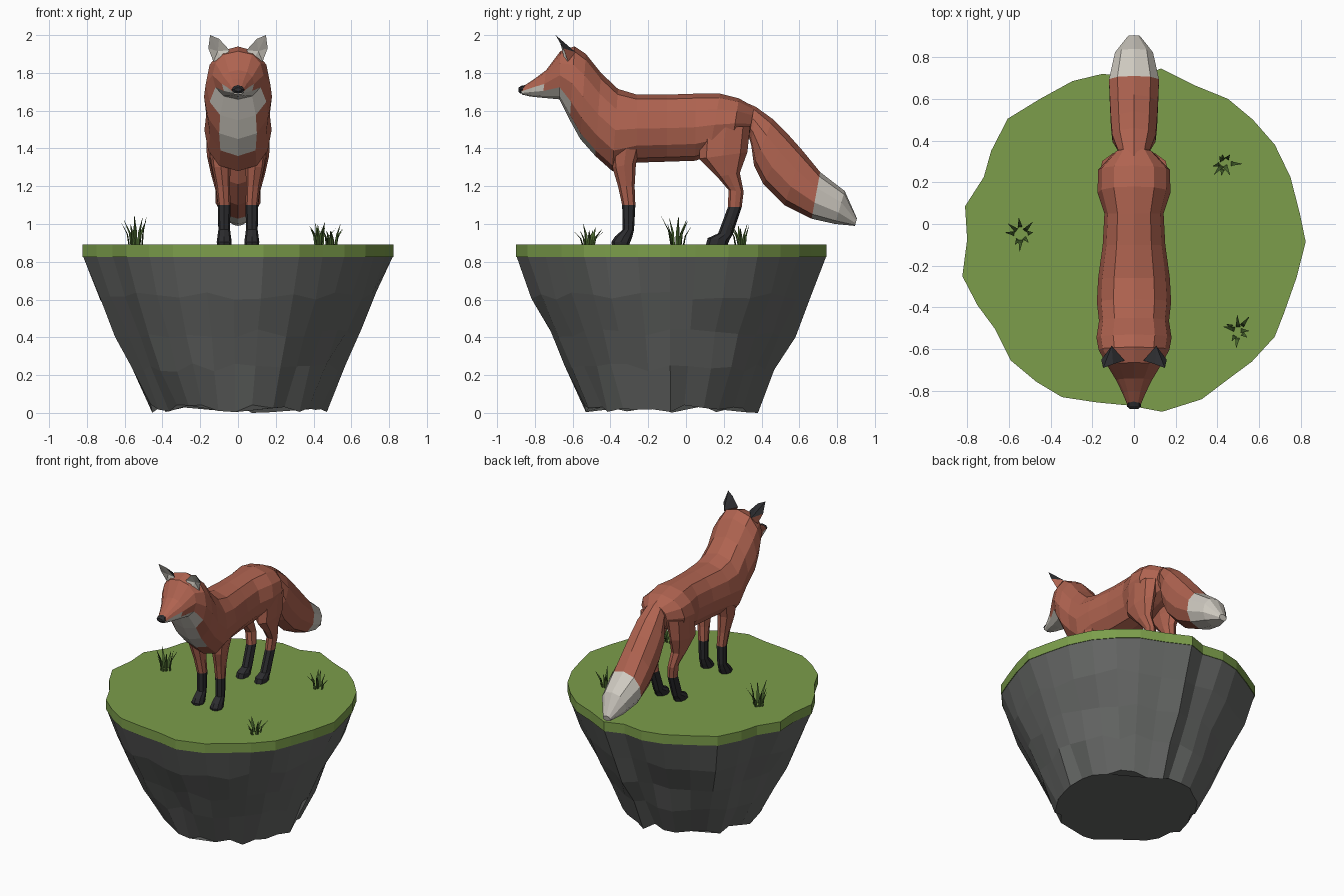
import bpy, bmesh, random
from math import sin, cos, pi
from mathutils import Vector

if "Cube" in bpy.data.objects:
    bpy.data.objects.remove(bpy.data.objects["Cube"])

random.seed(4)


def material(name, r, g, b):
    m = bpy.data.materials.new(name)
    m.diffuse_color = (r, g, b, 1)
    m.use_nodes = True
    m.node_tree.nodes["Principled BSDF"].inputs["Base Color"].default_value = m.diffuse_color
    return m


RED = material("red_fur", 0.43, 0.125, 0.08)
WHITE = material("white_fur", 0.62, 0.59, 0.53)
BLACK = material("black_fur", 0.025, 0.025, 0.028)
GRASS = material("grass_green", 0.20, 0.34, 0.07)
BLADE = material("blade_green", 0.06, 0.12, 0.025)
ROCK = material("rock_grey", 0.13, 0.135, 0.13)


def skin(name, rings, mats, pick=lambda ring, side: 0):
    """Join equal rings of points into a capped flat-shaded tube."""
    bm = bmesh.new()
    rows = [[bm.verts.new(p) for p in ring] for ring in rings]
    n = len(rows[0])
    for r in range(len(rows) - 1):
        for i in range(n):
            j = (i + 1) % n
            f = bm.faces.new((rows[r][i], rows[r][j], rows[r + 1][j], rows[r + 1][i]))
            f.material_index = pick(r, i)
    bm.faces.new(rows[0]).material_index = pick(0, 0)
    bm.faces.new(rows[-1]).material_index = pick(len(rows) - 2, 0)
    bmesh.ops.recalc_face_normals(bm, faces=bm.faces)
    me = bpy.data.meshes.new(name)
    bm.to_mesh(me)
    bm.free()
    for m in mats:
        me.materials.append(m)
    ob = bpy.data.objects.new(name, me)
    bpy.context.collection.objects.link(ob)
    return ob


def section(ya, za, yb, zb, w, xc=0, n=12):
    """Rounded cross-section from point a to point b in the side view, half width w."""
    pts = []
    for i in range(n):
        t = 2 * pi * i / n
        c, s = cos(t), sin(t)
        sx = abs(s) ** 0.85 * (1 if s > 0 else -1)
        k = (1 - c) / 2
        pts.append((xc + w * sx, ya + (yb - ya) * k, za + (zb - za) * k))
    return pts


# Island: irregular grass slab
outline = [(.13, .745), (.29, .665), (.45, .60), (.57, .50), (.675, .38), (.75, .225),
           (.795, .05), (.823, -.085), (.78, -.255), (.72, -.425), (.675, -.54),
           (.565, -.66), (.45, -.745), (.325, -.84), (.135, -.9), (-.025, -.87),
           (-.18, -.855), (-.345, -.83), (-.47, -.755), (-.59, -.655), (-.665, -.505),
           (-.75, -.39), (-.823, -.25), (-.80, -.075), (-.81, .085), (-.72, .225),
           (-.685, .35), (-.605, .505), (-.45, .60), (-.295, .685), (-.15, .72), (0, .70)]
skin("grass_slab", [[(x, y, z) for x, y in outline] for z in (0.825, 0.892)], [GRASS])

# Island: tapering faceted rock with a ragged foot
rock = []
for z, k in ((0.825, 0.995), (0.62, 0.9), (0.42, 0.785), (0.24, 0.68), (0.025, 0.56)):
    ring = []
    for x, y in outline:
        j = 0 if z > 0.8 else random.uniform(-0.018, 0.018)
        dz = 0 if z > 0.8 else random.uniform(-0.024, 0.024)
        ring.append((x * (k + j), -0.08 + (y + 0.08) * (k + j), z + dz))
    rock.append(ring)
rock[-1][0] = (rock[-1][0][0], rock[-1][0][1], 0.0)
skin("rock", rock, [ROCK])

# Head, neck and torso: (bottom y, z, top y, z, half width)
body = [(-.868, 1.685, -.875, 1.72, .03), (-.825, 1.675, -.80, 1.77, .055),
        (-.76, 1.668, -.74, 1.815, .085), (-.67, 1.66, -.665, 1.915, .135),
        (-.615, 1.55, -.59, 1.94, .17), (-.56, 1.45, -.53, 1.90, .18),
        (-.48, 1.36, -.45, 1.80, .168), (-.39, 1.28, -.36, 1.715, .178),
        (-.26, 1.325, -.26, 1.685, .172), (-.10, 1.33, -.10, 1.685, .15),
        (.05, 1.335, .05, 1.69, .142), (.12, 1.36, .18, 1.69, .175),
        (.24, 1.40, .28, 1.665, .172), (.33, 1.44, .36, 1.62, .09)]
bib = [3, 3, 2, 2, 1, 1]  # white sides each way from the underside


def bib_pick(r, i):
    return int(r < len(bib) and min(i, 11 - i) < bib[r])


skin("head_and_torso", [section(*b) for b in body], [RED, WHITE], bib_pick)

# Tail with white tip
tail = [(.33, 1.47, .29, 1.655, .065), (.345, 1.42, .37, 1.62, .082),
        (.36, 1.31, .46, 1.555, .108), (.41, 1.21, .54, 1.475, .115),
        (.52, 1.10, .62, 1.385, .12), (.665, 1.028, .71, 1.275, .125),
        (.79, 1.0, .84, 1.175, .095), (.895, .99, .905, 1.03, .03)]
skin("tail", [section(*t, n=10) for t in tail], [RED, WHITE], lambda r, i: int(r >= 5))

# Legs: (front y, z, back y, z, half width, centre x)
front_leg = [(-.40, 1.46, -.22, 1.46, .065, .095), (-.39, 1.30, -.265, 1.32, .05, .09),
             (-.36, 1.20, -.272, 1.20, .038, .08), (-.338, 1.10, -.268, 1.10, .033, .073),
             (-.335, .97, -.275, .97, .031, .073), (-.375, .935, -.285, .93, .036, .073),
             (-.395, .905, -.295, .905, .04, .073), (-.392, .89, -.30, .89, .038, .073)]
hind_leg = [(.08, 1.50, .34, 1.52, .07, .10), (.07, 1.345, .325, 1.38, .055, .11),
            (.165, 1.25, .285, 1.27, .042, .1), (.225, 1.18, .305, 1.17, .033, .085),
            (.222, 1.09, .295, 1.09, .031, .075), (.17, .95, .245, .94, .031, .073),
            (.115, .925, .23, .915, .038, .073), (.105, .89, .22, .89, .038, .073)]
for side, s in (("left", 1), ("right", -1)):
    for name, rows in (("front_leg", front_leg), ("hind_leg", hind_leg)):
        rings = [section(a, b, c, d, w, s * xc, 8) for a, b, c, d, w, xc in rows]
        boot = 3 if name == "front_leg" else 4
        ob = skin(f"{name}_{side}", rings, [RED, BLACK],
                  lambda r, i: int(r >= boot))

    # Ear: pale front rim fanned to a pit, black back
    rim = [(.045, -.655, 1.92), (.10, -.672, 1.98), (.148, -.69, 2.0),
           (.157, -.65, 1.93), (.13, -.625, 1.86), (.08, -.655, 1.87)]
    bm = bmesh.new()
    loop = [bm.verts.new((s * x, y, z)) for x, y, z in rim]
    pit = bm.verts.new((s * .107, -.64, 1.915))
    back = bm.verts.new((s * .107, -.585, 1.91))
    for i in range(len(loop)):
        a, b = loop[i], loop[(i + 1) % len(loop)]
        bm.faces.new((a, b, pit))
        bm.faces.new((b, a, back)).material_index = 1 if i < 3 else 2
    bmesh.ops.recalc_face_normals(bm, faces=bm.faces)
    me = bpy.data.meshes.new("ear_" + side)
    bm.to_mesh(me)
    bm.free()
    for m in (WHITE, BLACK, RED):
        me.materials.append(m)
    bpy.context.collection.objects.link(bpy.data.objects.new("ear_" + side, me))

# Nose
skin("nose", [section(-.85, 1.69, -.845, 1.737, .03, n=8),
              section(-.878, 1.69, -.872, 1.732, .034, n=8),
              section(-.888, 1.702, -.886, 1.722, .02, n=8)], [BLACK])

# Grass tufts: thin bent blades
for t, (tx, ty, h) in enumerate(((.43, .29, .12), (-.54, -.05, .15), (.50, -.51, .11))):
    for b in range(8):
        ang = b * 2 * pi / 8 + random.uniform(-.3, .3)
        out = Vector((cos(ang), sin(ang), 0))
        across = Vector((-out.y, out.x, 0))
        base = Vector((tx, ty, .885)) + out * random.uniform(.01, .035)
        height = h * random.uniform(.65, 1.05)
        lean = random.uniform(.02, .06)
        rings = []
        for k, w in ((0, .011), (.5, .009), (1, .001)):
            p = base + out * lean * k * k + Vector((0, 0, height * k))
            rings.append([p - across * w, p + across * w, p + out * w * .6])
        skin(f"grass_blade_{t}_{b}", rings, [BLADE])
